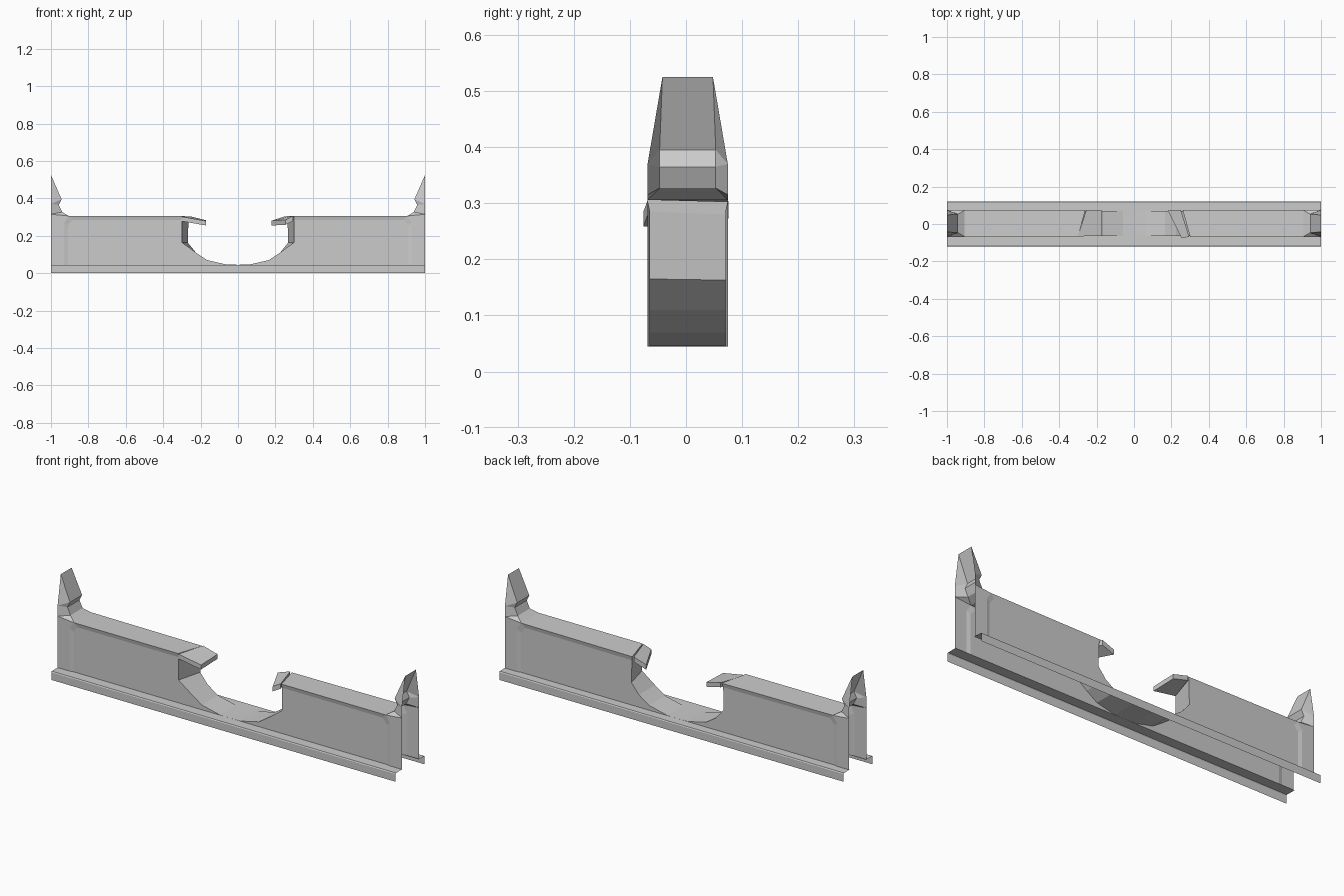
import bpy, bmesh

if "Cube" in bpy.data.objects:
    bpy.data.objects.remove(bpy.data.objects["Cube"])

YC = 0.003          # wall centre line
W, P = 0.0715, 0.067  # half width of the frame and of the sunken panel


def make(name, faces, mirror=False):
    """Object from faces given as lists of (x, y, z) corners."""
    bm = bmesh.new()
    for f in faces:
        bm.faces.new([bm.verts.new(p) for p in f])
    bmesh.ops.remove_doubles(bm, verts=bm.verts, dist=0.0002)
    bmesh.ops.recalc_face_normals(bm, faces=bm.faces)
    me = bpy.data.meshes.new(name)
    bm.to_mesh(me)
    bm.free()
    ob = bpy.data.objects.new(name, me)
    bpy.context.collection.objects.link(ob)
    if mirror:
        m = ob.modifiers.new("mirror", 'MIRROR')
        m.merge_threshold = 0.0005
    return ob


def slab(name, top, drop):
    """Broken slab: four top corners, each lowered by drop."""
    low = [(x, y, z - drop) for x, y, z in top]
    sides = [[top[i], top[(i + 1) % 4], low[(i + 1) % 4], low[i]] for i in range(4)]
    return make(name, [top, low[::-1]] + sides)


# Half-outline of the top: x, z, half width
spike = [(-1, .525, .045), (-.943, .395, .05), (-.958, .365, .05),
         (-.94, .327, .05), (-.905, .306, W)]


def gap(s):
    """Edge of the hole, from top to middle, on side s."""
    if s < 0:
        up = [(-.30, .306, W), (-.30, .285, P), (-.30, .165, P)]
    else:
        up = [(-.26, .302, W), (-.265, .28, P), (-.268, .163, P)]
    return up + [(-.225, .11, P), (-.165, .07, P), (-.06, .046, P), (0, .045, P)]


def wall_half():
    faces = []
    for s in (-1, 1):
        def pt(p):
            return (p[0], YC + s * p[2], p[1])

        def face(*pts):
            faces.append([pt(p) for p in pts])
        g = gap(s)
        shoulder, base = (-1, .37, W), (-1, .045, W)
        mid = (-1, .315, W)
        outer = [(-.93, .045, W), (-.93, .27, W), spike[4], g[0]]
        inner = [(-.91, .045, P), (-.91, .255, P), (-.885, .285, P), g[1]]
        # spike and pillar sides
        face(spike[0], spike[1], shoulder)
        face(spike[1], spike[2], shoulder)
        face(spike[2], spike[3], mid, shoulder)
        face(spike[3], spike[4], mid)
        face(base, mid, spike[4], outer[1], outer[0])
        # bevel around the panel, then the panel
        for i in range(3):
            face(outer[i], outer[i + 1], inner[i + 1], inner[i])
        face(*inner[:3], *g[1:])
    # strip across the top, then the lining of the hole
    front = spike + gap(-1)
    back = spike + gap(1)
    for i in range(len(front) - 1):
        a, b, c, d = front[i], front[i + 1], back[i + 1], back[i]
        faces.append([(a[0], YC - a[2], a[1]), (b[0], YC - b[2], b[1]),
                      (c[0], YC + c[2], c[1]), (d[0], YC + d[2], d[1])])
    return faces


make("broken_wall", wall_half(), mirror=True)

# Open plinth strips along both sides
for name, s in (("front_plinth", -1), ("back_plinth", 1)):
    prof = [(s * .12, 0), (s * .12, .04), (s * .117, .045), (YC + s * P, .045)]
    make(name, [[(-1, *a), (1, *a), (1, *b), (-1, *b)]
                for a, b in zip(prof, prof[1:])])

# Broken capping pieces hanging over the hole
slab("left_cap_fragment", [(-.30, -.066, .302), (-.17, -.064, .279),
                           (-.17, .073, .283), (-.255, .076, .304)], .024)
slab("right_cap_fragment", [(.295, -.068, .306), (.255, -.076, .285),
                            (.18, .073, .281), (.25, .076, .304)], .026)
